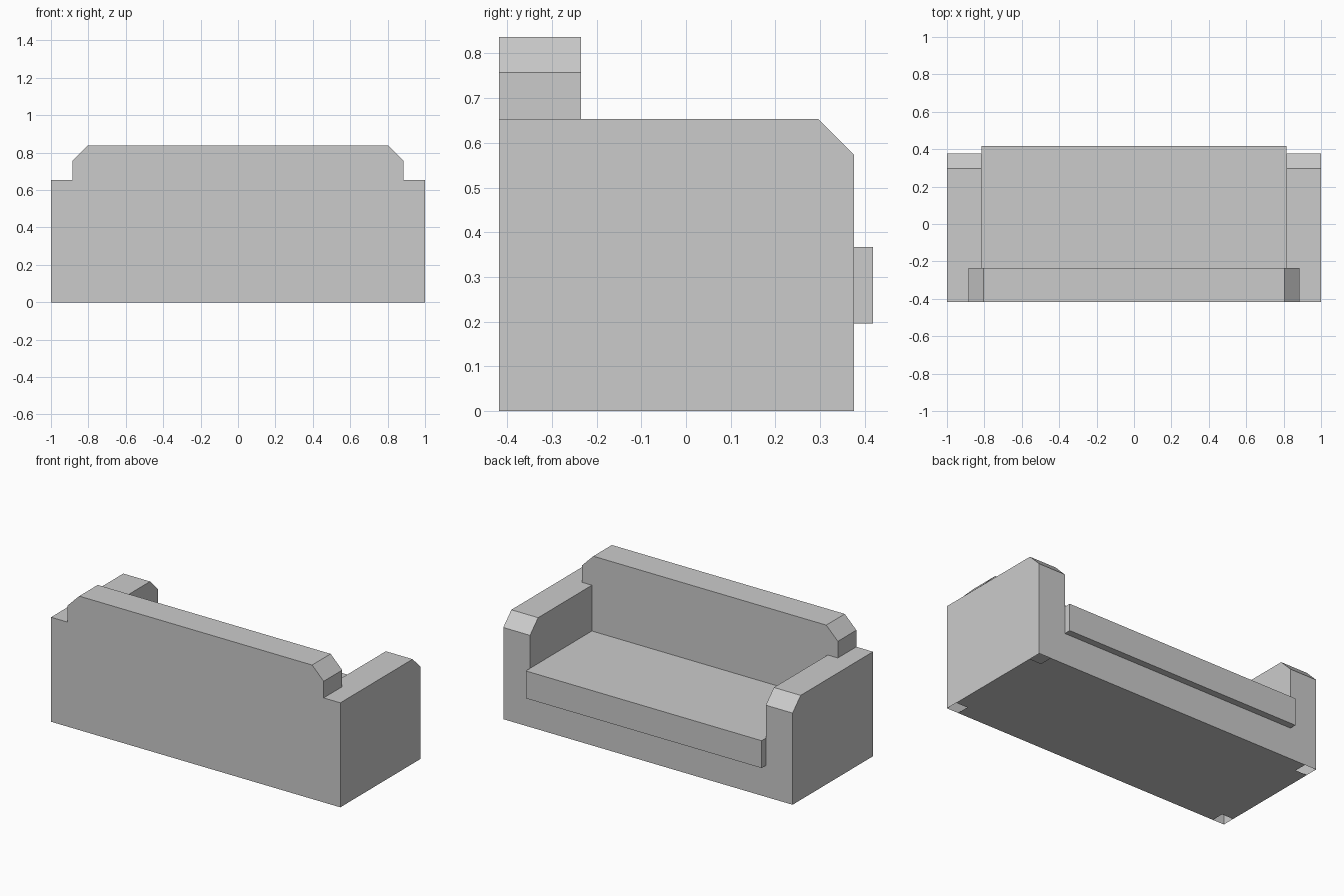
import bpy
from mathutils import Vector
from mathutils.geometry import normal

if "Cube" in bpy.data.objects:
    bpy.data.objects.remove(bpy.data.objects["Cube"])

# Main measurements
W, YB, YF = 1.0, -0.418, 0.376        # half width, rear and front planes
ARM_X, ARM_Z = 0.815, 0.653           # inside of arm, arm top
BACK_X, BACK_Y, BACK_Z = 0.885, -0.235, 0.837
SEAT_Y, SEAT_Z, LIP_Z = 0.418, 0.367, 0.196
C = 0.08                              # chamfer size and foot socket size

X, Y, Z = Vector((1, 0, 0)), Vector((0, 1, 0)), Vector((0, 0, 1))


def shell(name, panels):
    """Thin shell from flat panels, each (outward direction, corner points)."""
    verts, faces = [], []
    for out, pts in panels:
        pts = [Vector(p) for p in pts]
        area = sum((pts[i].cross(pts[(i + 1) % len(pts)]) for i in range(len(pts))), Vector())
        if area.dot(out) < 0:
            pts.reverse()
        faces.append(range(len(verts), len(verts) + len(pts)))
        verts += pts
    mesh = bpy.data.meshes.new(name)
    mesh.from_pydata(verts, [], [list(f) for f in faces])
    obj = bpy.data.objects.new(name, mesh)
    bpy.context.collection.objects.link(obj)
    weld = obj.modifiers.new("weld", 'WELD')
    weld.merge_threshold = 0.0005
    return obj


def on_x(x, pts):
    return [(x, y, z) for y, z in pts]


def on_y(y, pts):
    return [(x, y, z) for x, z in pts]


def on_z(z, pts):
    return [(x, y, z) for x, y in pts]


def rect(a0, a1, b0, b1):
    return [(a0, b0), (a1, b0), (a1, b1), (a0, b1)]


def mirrored(half):
    """Complete a profile symmetric about x = 0."""
    return half + [(-a, b) for a, b in reversed(half)]


# Arms with a chamfered front edge, notched around the backrest
for side, s in (("right", 1), ("left", -1)):
    xo, xi, xb = s * W, s * ARM_X, s * BACK_X
    ye, ze = YF - C, ARM_Z - C
    shell("arm_" + side, [
        (s * X, on_x(xo, [(YB, 0), (YF, 0), (YF, ze), (ye, ARM_Z), (YB, ARM_Z)])),
        (-s * X, on_x(xi, [(BACK_Y, SEAT_Z), (YF, SEAT_Z), (YF, ze),
                           (ye, ARM_Z), (BACK_Y, ARM_Z)])),
        (Z, on_z(ARM_Z, [(xo, YB), (xo, ye), (xi, ye), (xi, BACK_Y), (xb, BACK_Y), (xb, YB)])),
        (Y + Z, [(xo, YF, ze), (xi, YF, ze), (xi, ye, ARM_Z), (xo, ye, ARM_Z)]),
        (Y, on_y(YF, rect(xi, xo, 0, ze))),
    ])

# Backrest with chamfered upper corners; its rear panel spans the whole width
crown = [(BACK_X, ARM_Z), (BACK_X, BACK_Z - C), (BACK_X - C, BACK_Z)]
panels = [
    (-Y, on_y(YB, mirrored([(W, 0), (W, ARM_Z)] + crown))),
    (Y, on_y(BACK_Y, mirrored([(ARM_X, SEAT_Z), (ARM_X, ARM_Z)] + crown))),
]
rim = mirrored(crown)
for (x0, z0), (x1, z1) in zip(rim, rim[1:]):
    out = Vector((x0 + x1, 0, z0 + z1 - 2 * ARM_Z))
    panels.append((out, [(x0, YB, z0), (x1, YB, z1), (x1, BACK_Y, z1), (x0, BACK_Y, z0)]))
shell("backrest", panels)

# Seat cushion overhanging the base
seat = [
    (Z, on_z(SEAT_Z, rect(-ARM_X, ARM_X, BACK_Y, SEAT_Y))),
    (Y, on_y(SEAT_Y, rect(-ARM_X, ARM_X, LIP_Z, SEAT_Z))),
    (-Z, on_z(LIP_Z, rect(-ARM_X, ARM_X, YF, SEAT_Y))),
]
seat += [(s * X, on_x(s * ARM_X, rect(YF, SEAT_Y, LIP_Z, SEAT_Z))) for s in (1, -1)]
shell("seat", seat)

# Base: front panel and underside with four open square foot sockets
shell("base", [
    (Y, on_y(YF, rect(-ARM_X, ARM_X, 0, LIP_Z))),
    (-Z, on_z(0, mirrored([(W - C, YB), (W - C, YB + C), (W, YB + C),
                           (W, YF - C), (W - C, YF - C), (W - C, YF)]))),
])
